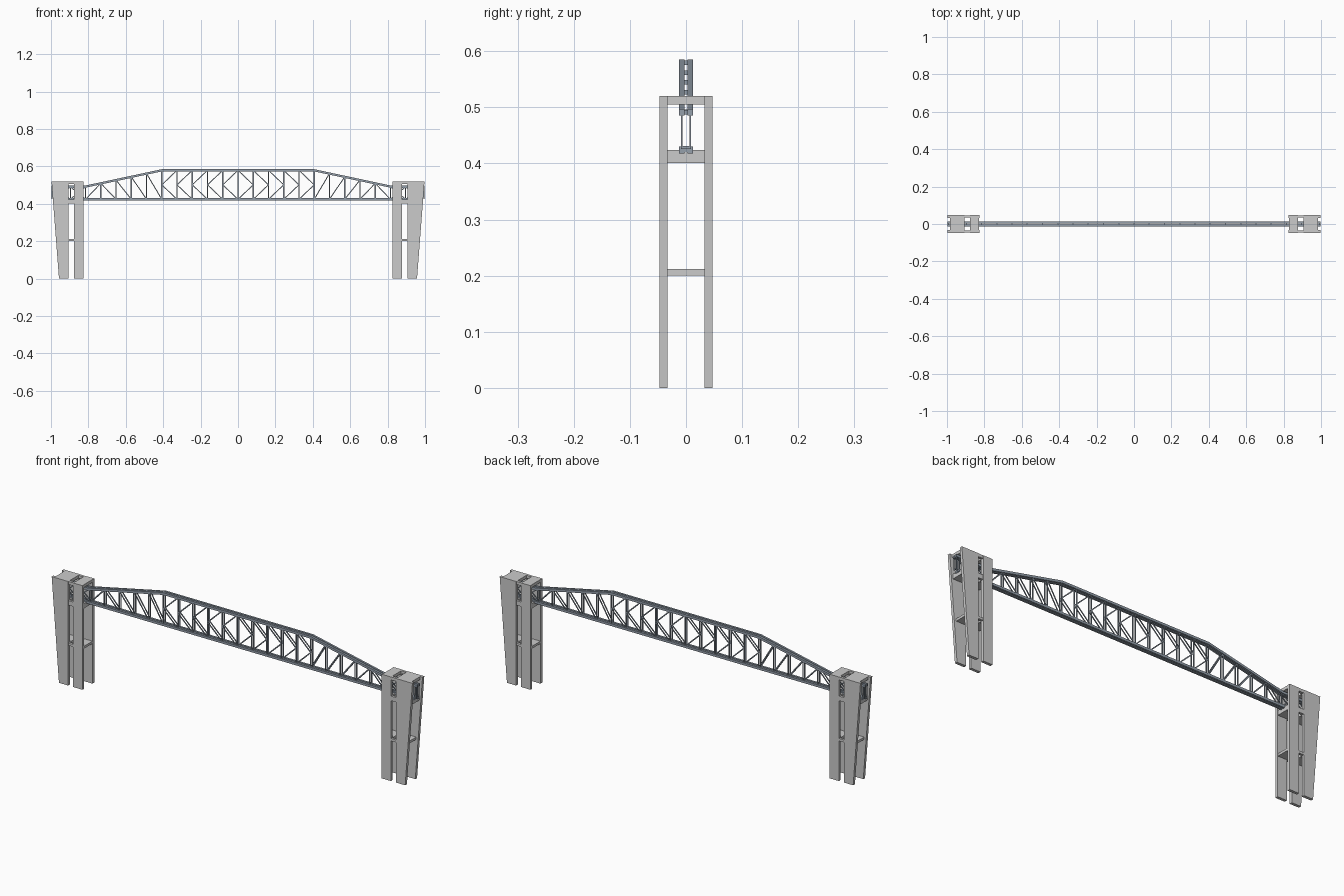
import bpy, bmesh
from mathutils import Vector

if "Cube" in bpy.data.objects:
    bpy.data.objects.remove(bpy.data.objects["Cube"])


def material(name, col):
    m = bpy.data.materials.new(name)
    m.diffuse_color = (*col, 1)
    m.use_nodes = True
    m.node_tree.nodes["Principled BSDF"].inputs["Base Color"].default_value = m.diffuse_color
    return m


CONCRETE = material("concrete", (0.58, 0.58, 0.55))
STEEL = material("steel", (0.30, 0.35, 0.41))


def finish(name, bm, mat):
    bmesh.ops.recalc_face_normals(bm, faces=bm.faces)
    me = bpy.data.meshes.new(name)
    bm.to_mesh(me)
    bm.free()
    me.materials.append(mat)
    ob = bpy.data.objects.new(name, me)
    bpy.context.collection.objects.link(ob)
    return ob


def prism(bm, pts, y0, y1):
    """Extrude an xz outline from y0 to y1."""
    a = [bm.verts.new((x, y0, z)) for x, z in pts]
    b = [bm.verts.new((x, y1, z)) for x, z in pts]
    bm.faces.new(a)
    bm.faces.new(b[::-1])
    n = len(pts)
    for i in range(n):
        j = (i + 1) % n
        bm.faces.new((a[j], a[i], b[i], b[j]))


def box(bm, x0, x1, y0, y1, z0, z1):
    prism(bm, [(x0, z0), (x1, z0), (x1, z1), (x0, z1)], y0, y1)


def member(bm, p, q, t, y0, y1):
    """Straight bar in the xz plane, t thick."""
    d = (Vector(q) - Vector(p)).normalized()
    n = Vector((-d.y, d.x)) * t / 2
    p, q = Vector(p), Vector(q)
    prism(bm, [p - n, q - n, q + n, p + n], y0, y1)


# Towers: straight inner legs and tapering outer legs, tied by beams
for s, side in ((-1, "left"), (1, "right")):
    legs, links, beams = bmesh.new(), bmesh.new(), bmesh.new()
    for y0, y1 in ((-0.047, -0.033), (0.033, 0.047)):
        prism(legs, [(s * x, z) for x, z in ((0.827, 0), (0.878, 0), (0.878, 0.52), (0.827, 0.52))], y0, y1)
        prism(legs, [(s * x, z) for x, z in ((0.906, 0), (0.957, 0), (0.997, 0.52), (0.906, 0.52))], y0, y1)
        for z0, z1 in ((0.2, 0.212), (0.401, 0.424), (0.505, 0.52)):
            box(links, s * 0.876, s * 0.908, y0 + 0.001, y1 - 0.001, z0, z1)
    for z0, z1, xo in ((0.2, 0.212, 0.962), (0.401, 0.424, 0.98), (0.505, 0.52, 0.984)):
        box(beams, s * 0.828, s * 0.878, -0.034, 0.034, z0, z1)
        box(beams, s * 0.906, s * xo, -0.034, 0.034, z0, z1)
    finish(side + "_tower_legs", legs, CONCRETE)
    finish(side + "_tower_links", links, CONCRETE)
    finish(side + "_tower_beams", beams, CONCRETE)

# Truss layout
P = 0.0815
BOT, TOP, END, KNEE, HIP = 0.424, 0.579, 0.491, 5 * P, 0.82


def top_z(x):
    x = abs(x)
    if x <= KNEE:
        return TOP
    if x >= HIP:
        return END
    return TOP + (END - TOP) * (x - KNEE) / (HIP - KNEE)


# Top and bottom chords, one pair per truss plane
top, bottom = bmesh.new(), bmesh.new()
H = 0.006
outline = [(0.998, END), (HIP, END), (KNEE, TOP)]
right_half = outline
path = [(-x, z) for x, z in outline] + right_half[::-1]
for s in (-1, 1):
    y0, y1 = sorted((s * 0.0025, s * 0.0125))
    prism(top, [(x, z - H) for x, z in path] + [(x, z + H) for x, z in path[::-1]], y0, y1)
    box(bottom, -0.983, 0.983, y0, y1, BOT - H, BOT + H)
finish("top_chords", top, STEEL)
finish("bottom_chords", bottom, STEEL)

# Verticals, diagonals and lateral struts
posts, braces, struts = bmesh.new(), bmesh.new(), bmesh.new()
xs = [i * P for i in range(12)] + [0.978]
for side in (-1, 1):
    for i, x in enumerate(xs):
        if i == 0 and side < 0:
            continue
        box(struts, side * x - 0.003, side * x + 0.003, -0.004, 0.004, top_z(x) - 0.004, top_z(x) + 0.004)
        box(struts, side * x - 0.003, side * x + 0.003, -0.004, 0.004, BOT - 0.004, BOT + 0.004)
    box(struts, side * 0.993, side * 0.998, -0.009, 0.009, 0.426, 0.431)
    for s in (-1, 1):
        y0, y1 = sorted((s * 0.006, s * 0.009))
        for i, x in enumerate(xs):
            if i == 0 and side < 0:
                continue
            member(posts, (side * x, BOT), (side * x, top_z(x)), 0.006, y0, y1)
        member(posts, (side * 0.9955, 0.427), (side * 0.9955, END), 0.005, y0, y1)
        for i in range(12):
            a, b = side * xs[i], side * xs[i + 1]
            if i < 5:      # K bracing in the level middle
                mid = (b, (BOT + TOP) / 2)
                member(braces, mid, (a, TOP), 0.005, y0, y1)
                member(braces, mid, (a, BOT), 0.005, y0, y1)
            elif i == 9:   # reversed brace next to the tower
                member(braces, (a, top_z(a)), (b, BOT), 0.005, y0, y1)
            else:
                member(braces, (a, BOT), (b, top_z(b)), 0.005, y0, y1)
                if i > 9:
                    member(braces, (a, top_z(a)), (b, BOT), 0.005, y0, y1)
finish("truss_posts", posts, STEEL)
finish("truss_braces", braces, STEEL)
finish("lateral_struts", struts, STEEL)
